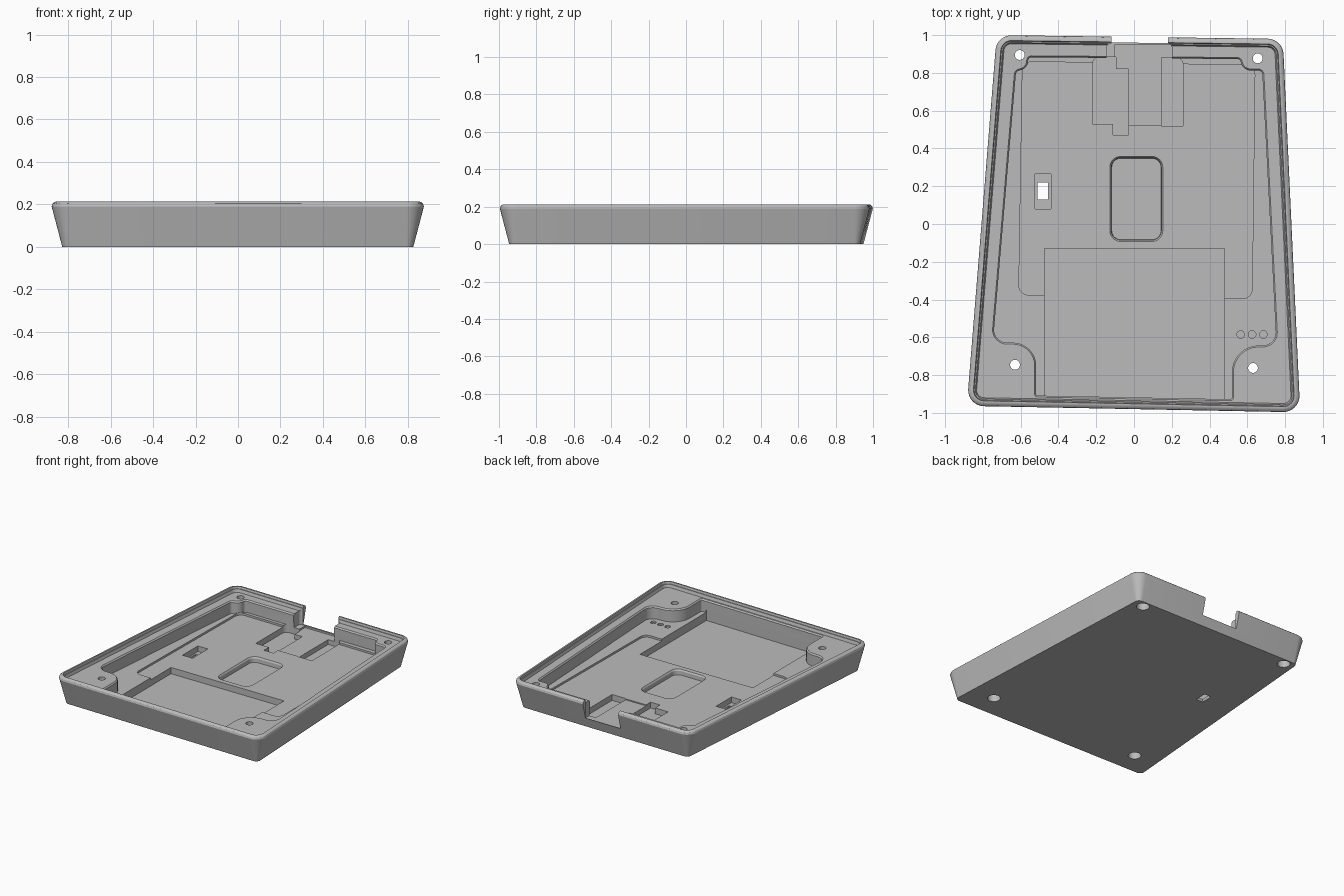
import bpy, bmesh, math
from mathutils import Vector

cube = bpy.data.objects.get("Cube")
if cube:
    bpy.data.objects.remove(cube, do_unlink=True)

grey = bpy.data.materials.new("plain grey")
grey.use_nodes = True
grey.diffuse_color = (0.5, 0.5, 0.5, 1)
grey.node_tree.nodes["Principled BSDF"].inputs["Base Color"].default_value = (0.5, 0.5, 0.5, 1)


def outline(corners, inset, steps=8):
    """Inset a counter-clockwise polygon of (x, y, radius) and round its corners."""
    n = len(corners)
    pts = [Vector(c[:2]) for c in corners]
    ring = []
    for i in range(n):
        p, r = pts[i], corners[i][2]
        d1 = (p - pts[i - 1]).normalized()
        d2 = (pts[(i + 1) % n] - p).normalized()
        turn = d1.x * d2.y - d1.y * d2.x
        n1, n2 = Vector((-d1.y, d1.x)), Vector((-d2.y, d2.x))
        p = p + (n1 + n2) * inset / (1 + n1.dot(n2))
        if r == 0:
            ring.append(p)
            continue
        side = 1 if turn > 0 else -1
        r = max(r - side * inset, 0.004)
        centre = p + (n1 + n2) * side * r / (1 + n1.dot(n2))
        sweep = d1.angle_signed(d2)
        sweep = abs(sweep) * side
        start = -n1 * side * r
        for k in range(steps + 1):
            a = sweep * k / steps
            c, s = math.cos(a), math.sin(a)
            ring.append(centre + Vector((start.x * c - start.y * s, start.x * s + start.y * c)))
    return ring


def loft(name, corners, levels):
    """Stack the outline at (z, inset) levels into a closed solid."""
    bm = bmesh.new()
    rings = []
    for z, inset in levels:
        rings.append([bm.verts.new((p.x, p.y, z)) for p in outline(corners, inset)])
    for a, b in zip(rings, rings[1:]):
        for i in range(len(a)):
            j = (i + 1) % len(a)
            bm.faces.new((a[i], a[j], b[j], b[i]))
    bm.faces.new(rings[0][::-1])
    bm.faces.new(rings[-1])
    bmesh.ops.recalc_face_normals(bm, faces=bm.faces)
    mesh = bpy.data.meshes.new(name)
    bm.to_mesh(mesh)
    bm.free()
    mesh.materials.append(grey)
    obj = bpy.data.objects.new(name, mesh)
    bpy.context.collection.objects.link(obj)
    return obj


def rect(x0, x1, y0, y1, r=0.0):
    return [(x0, y0, r), (x1, y0, r), (x1, y1, r), (x0, y1, r)]


def disc(x, y, r):
    return rect(x - r, x + r, y - r, y + r, r * 0.999)


# Tapered shell with a rounded rim and a stepped inner ledge
shell = [(-0.885, -0.963, 0.085), (0.88, -0.997, 0.085), (0.788, 0.98, 0.085), (-0.727, 1.0, 0.085)]
tray = loft("tray_shell", shell, [
    (0, 0.05), (0.19, 0), (0.203, 0.004), (0.21, 0.012), (0.213, 0.02), (0.213, 0.028),
    (0.197, 0.032), (0.197, 0.038), (0.175, 0.045)])

cutters = []


def cut(name, corners, *levels):
    cutters.append(loft(name, corners, levels))


# Main cavity leaving a boss in every corner
cavity = [
    (-0.53, -0.92, 0.02), (0.53, -0.94, 0.02), (0.53, -0.655, 0.13), (0.767, -0.655, 0.08),
    (0.69, 0.825, 0.035), (0.58, 0.825, 0.04), (0.575, 0.885, 0.03),
    (-0.57, 0.895, 0.03), (-0.575, 0.825, 0.04), (-0.635, 0.825, 0.035),
    (-0.76, -0.64, 0.08), (-0.53, -0.64, 0.11)]
cut("cavity", cavity, (0.08, 0.012), (0.165, 0.012), (0.18, 0), (0.3, 0))

# Shallow board recess and battery bay in the floor
cut("board_recess", [(-0.61, -0.375, 0.05), (0.625, -0.395, 0.05), (0.64, 0.84, 0.05), (-0.59, 0.86, 0.05)],
    (0.065, 0), (0.09, 0))
cut("battery_bay", [(-0.475, -0.912, 0), (0.48, -0.932, 0), (0.48, -0.13, 0), (-0.475, -0.13, 0)],
    (0.017, 0), (0.1, 0))

# Central rounded recess with a softened edge
cut("centre_recess", rect(-0.13, 0.155, -0.095, 0.36, 0.06),
    (0.025, 0.012), (0.055, 0.01), (0.068, 0), (0.1, 0))

# Rear cable notch and connector pockets
cut("rear_notch", rect(-0.12, 0.18, 0.8, 1.1), (0.074, 0), (0.3, 0))
cut("notch_inner", rect(-0.145, 0.2, 0.78, 0.955, 0.02), (0.07, 0), (0.31, 0))
cut("connector_strip", rect(-0.1, 0.2, 0.525, 0.95), (0.057, 0), (0.12, 0))
cut("connector_pocket_right", [
    (-0.22, 0.53, 0), (-0.11, 0.53, 0), (-0.11, 0.47, 0), (-0.03, 0.47, 0), (-0.03, 0.82, 0),
    (-0.095, 0.82, 0), (-0.095, 0.885, 0), (-0.22, 0.885, 0.04)], (0.02, 0), (0.11, 0))
cut("connector_pocket_left", [(0.145, 0.52, 0), (0.26, 0.52, 0), (0.26, 0.882, 0.04), (0.145, 0.882, 0)],
    (0.02, 0), (0.11, 0))

# Switch slot through the base
cut("switch_pocket", rect(-0.525, -0.44, 0.08, 0.265), (0.022, 0), (0.13, 0))
cut("switch_slot", rect(-0.512, -0.455, 0.13, 0.22), (-0.05, 0), (0.14, 0))

# Screw holes with counterbores from below
for x, y in ((-0.605, 0.895), (0.655, 0.877), (-0.63, -0.745), (0.63, -0.762)):
    cut("screw_hole", disc(x, y, 0.026), (-0.06, 0), (0.32, 0))
    cut("screw_counterbore", disc(x, y, 0.045), (-0.07, 0), (0.1, 0))

# Three indicator dimples
for i in range(3):
    cut("indicator_dimple", disc(0.565 + 0.06 * i, -0.585, 0.02), (0.068, 0), (0.13, 0))

# Carve everything out of the shell
bpy.context.view_layer.objects.active = tray
tray.select_set(True)
for c in cutters:
    mod = tray.modifiers.new(c.name, "BOOLEAN")
    mod.operation = "DIFFERENCE"
    mod.solver = "EXACT"
    mod.object = c
    bpy.ops.object.modifier_apply(modifier=mod.name)
    bpy.data.objects.remove(c, do_unlink=True)

bpy.ops.object.shade_smooth_by_angle(angle=math.radians(30))
